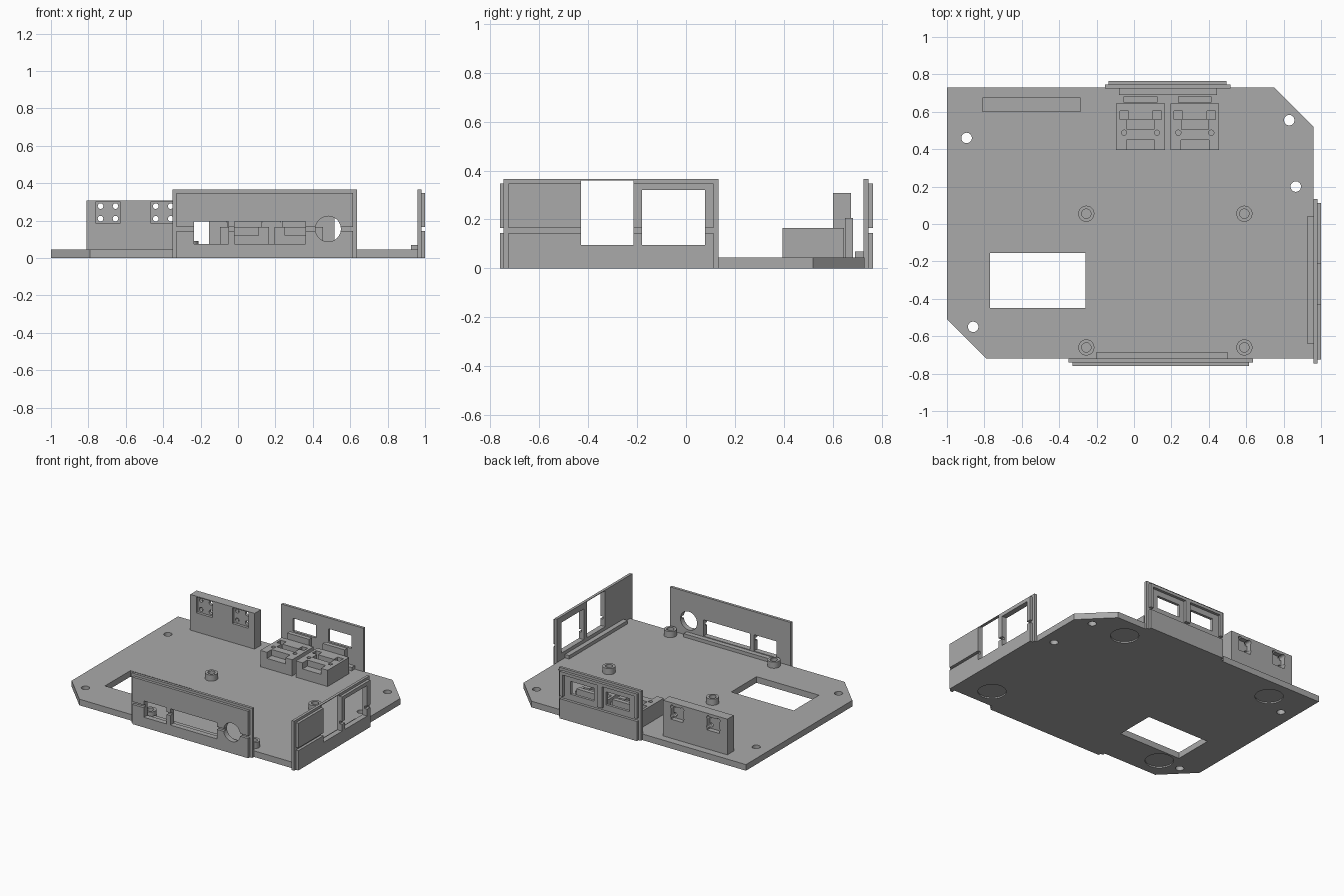
import bpy, bmesh, math
from mathutils import Matrix

if "Cube" in bpy.data.objects:
    bpy.data.objects.remove(bpy.data.objects["Cube"])

grey = bpy.data.materials.new("plain_grey")
grey.diffuse_color = (0.4, 0.4, 0.4, 1)
grey.use_nodes = True
grey.node_tree.nodes["Principled BSDF"].inputs["Base Color"].default_value = grey.diffuse_color


def finish(name, bm):
    me = bpy.data.meshes.new(name)
    bmesh.ops.recalc_face_normals(bm, faces=bm.faces)
    bm.to_mesh(me)
    bm.free()
    ob = bpy.data.objects.new(name, me)
    me.materials.append(grey)
    bpy.context.collection.objects.link(ob)
    return ob


def box(name, a, b):
    """Box between two opposite corners."""
    bm = bmesh.new()
    bmesh.ops.create_cube(bm, size=1)
    for v in bm.verts:
        v.co = [(p + q) / 2 + c * abs(q - p) for p, q, c in zip(a, b, v.co)]
    return finish(name, bm)


def rod(name, centre, r, length, axis="Z", n=32):
    """Cylinder centred on a point, along Z or Y."""
    bm = bmesh.new()
    m = Matrix.Translation(centre)
    if axis == "Y":
        m = m @ Matrix.Rotation(math.pi / 2, 4, "X")
    bmesh.ops.create_cone(bm, cap_ends=True, segments=n, radius1=r, radius2=r,
                          depth=length, matrix=m)
    return finish(name, bm)


def cut(ob, cutter):
    """Subtract the cutter from the object and discard it."""
    cutter.hide_render = True
    mod = ob.modifiers.new("cut", "BOOLEAN")
    mod.operation = "DIFFERENCE"
    mod.solver = "EXACT"
    mod.object = cutter
    bpy.context.view_layer.objects.active = ob
    bpy.ops.object.modifier_apply(modifier=mod.name)
    bpy.data.objects.remove(cutter)


def smooth(ob):
    bpy.ops.object.select_all(action="DESELECT")
    ob.select_set(True)
    bpy.context.view_layer.objects.active = ob
    bpy.ops.object.shade_smooth_by_angle(angle=math.radians(30))


T = 0.045  # plate thickness

# Base plate with two clipped corners
bm = bmesh.new()
outline = [(-1, 0.73), (0.75, 0.73), (0.96, 0.52), (0.96, -0.72), (-0.79, -0.72), (-1, -0.51)]
face = bm.faces.new([bm.verts.new((x, y, 0)) for x, y in outline])
ext = bmesh.ops.extrude_face_region(bm, geom=[face])
for v in ext["geom"]:
    if isinstance(v, bmesh.types.BMVert):
        v.co.z = T
plate = finish("base_plate", bm)
cut(plate, box("c", (-0.77, -0.45, -1), (-0.26, -0.155, 1)))
for x, y in [(-0.895, 0.46), (0.83, 0.555), (0.865, 0.2), (-0.86, -0.55)]:
    cut(plate, rod("c", (x, y, 0), 0.028, 1))
# Shallow round foot recesses underneath
for x, y in [(0.76, -0.57), (0.56, 0.57), (-0.70, 0.57), (-0.69, -0.56)]:
    cut(plate, rod("c", (x, y, 0), 0.095, 0.02, n=48))
smooth(plate)

# Hollow standoffs
for x in (-0.255, 0.59):
    for y in (0.055, -0.66):
        s = rod("standoff", (x, y, 0.065), 0.043, 0.05)
        cut(s, rod("c", (x, y, 0.1), 0.025, 0.08))
        smooth(s)


# Wall panels: backing sheet, two grooved facing sheets and an inner ledge
def panel(side, place, u0, u1, ledge, windows, port=None, recesses=()):
    def pbox(name, u, d, z):
        p, q = place(u[0], d[0]), place(u[1], d[1])
        return box(name, (*map(min, p, q), z[0]), (*map(max, p, q), z[1]))

    back = pbox(side + "_panel", (u0, u1), (0, 0.02), (0, 0.365))
    lower = pbox(side + "_facing_lower", (u0 + 0.02, u1 - 0.02), (0.02, 0.04), (0, 0.145))
    upper = pbox(side + "_facing_upper", (u0 + 0.02, u1 - 0.02), (0.02, 0.04), (0.165, 0.347))
    pbox(side + "_ledge", ledge, (-0.035, 0), (T, 0.07))
    for a, b, z0, z1 in windows:
        for ob in (back, lower, upper):
            cut(ob, pbox("c", (a, b), (-0.02, 0.1), (z0, z1)))
    for a, b, z0, z1 in recesses:
        cut(upper, pbox("c", (a, b), (0.0, 0.1), (z0, z1)))
    if port:
        for ob in (back, lower, upper):
            cut(ob, rod("c", (port[0], place(0, 0)[1], port[1]), port[2], 0.3, "Y", 40))
            smooth(ob)


panel("front", lambda u, d: (u, -0.72 - d), -0.35, 0.635, (-0.2, 0.5),
      [(-0.235, -0.05, 0.075, 0.195), (-0.02, 0.36, 0.075, 0.195)], (0.482, 0.155, 0.068))
panel("right", lambda u, d: (0.96 + d, u), -0.745, 0.133, (-0.64, 0.04),
      [(-0.43, -0.215, 0.095, 0.36), (-0.18, 0.077, 0.095, 0.32)])
panel("back", lambda u, d: (u, 0.725 + d), -0.155, 0.515, (-0.08, 0.445),
      [(-0.06, 0.13, 0.19, 0.285), (0.23, 0.42, 0.19, 0.285)],
      recesses=[(-0.11, 0.15, 0.15, 0.325), (0.19, 0.47, 0.15, 0.325)])

# Twin socket holders with stop plates behind them
for c in (0.035, 0.325):
    h = box("socket_holder", (c - 0.13, 0.395, T), (c + 0.13, 0.645, 0.165))
    cut(h, box("c", (c - 0.075, 0.35, 0.12), (c + 0.075, 0.45, 0.3)))
    cut(h, box("c", (c - 0.072, 0.505, 0.12), (c + 0.072, 0.56, 0.3)))
    for s in (-1, 1):
        x = c + s * 0.088
        cut(h, box("c", (x - 0.023, 0.56, 0.09), (x + 0.023, 0.605, 0.3)))
        cut(h, rod("c", (x, 0.488, 0.16), 0.014, 0.1, n=16))
    box("stop_plate", (c - 0.09, 0.65, T), (c + 0.09, 0.682, 0.207))

# Tall block with two button pockets, pierced by four pin holes each
block = box("button_block", (-0.81, 0.6, T), (-0.285, 0.675, 0.308))
for c in (-0.695, -0.4):
    cut(block, box("c", (c - 0.065, 0.5, 0.185), (c + 0.065, 0.62, 0.302)))
    cut(block, box("c", (c - 0.05, 0.64, 0.185), (c + 0.05, 0.8, 0.285)))
    for x in (c - 0.04, c + 0.04):
        for z in (0.21, 0.277):
            cut(block, rod("c", (x, 0.64, z), 0.015, 0.2, "Y", 16))
